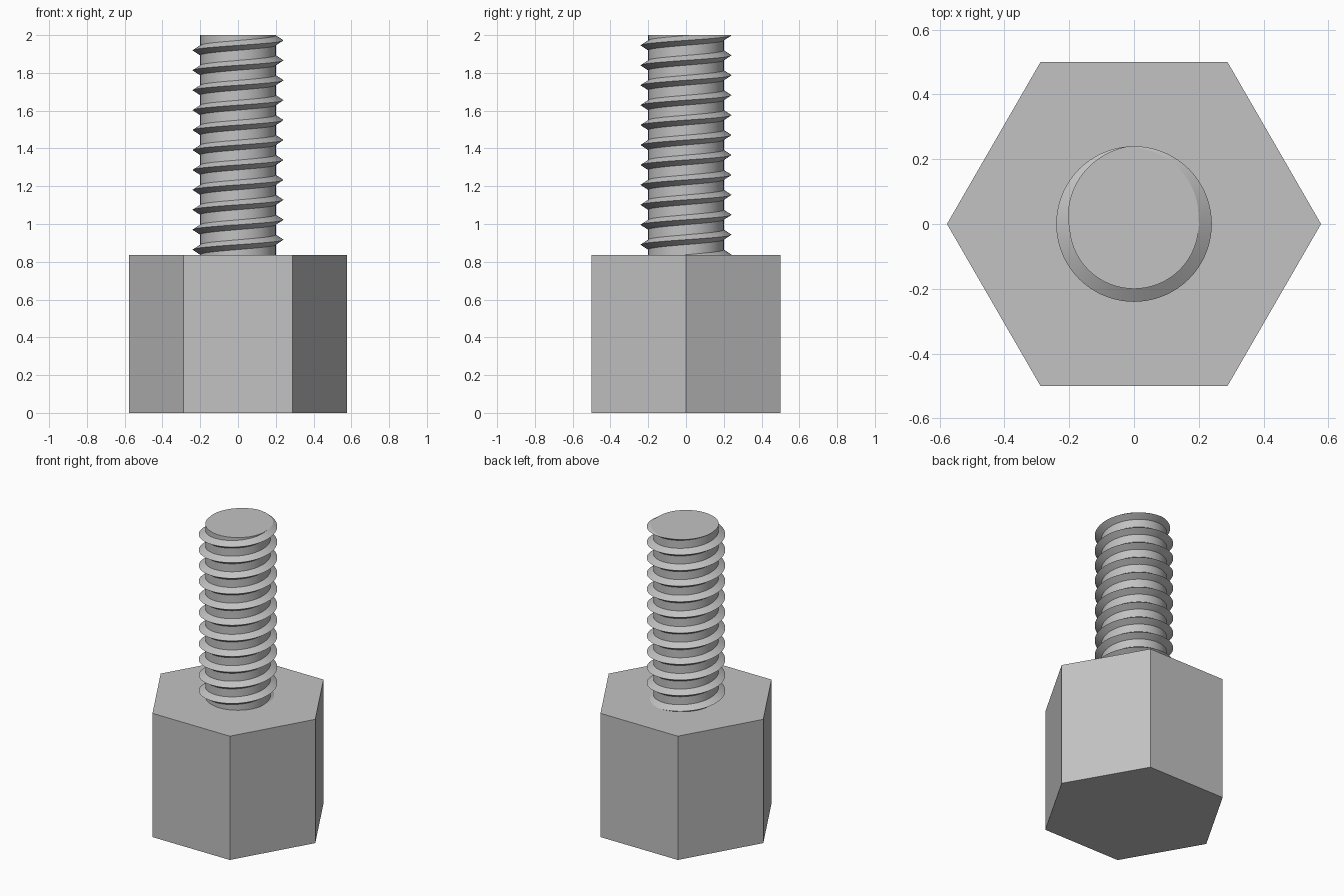
import bpy, bmesh, math
from mathutils import Vector

cube = bpy.data.objects.get("Cube")
if cube:
    bpy.data.objects.remove(cube, do_unlink=True)

HEX_RADIUS, HEX_TOP, TOP = 0.577, 0.835, 2.0
ROOT, CREST, PITCH, HALF = 0.2, 0.24, 0.1055, 0.026
CREST_Z = 0.917          # crest height on the +x side
STEPS, TURNS = 72, 14

# Single grey metal
metal = bpy.data.materials.new("grey_metal")
metal.use_nodes = True
grey = (0.54, 0.54, 0.54, 1)
metal.diffuse_color = grey
metal.node_tree.nodes["Principled BSDF"].inputs["Base Color"].default_value = grey


def add_object(name, bm):
    bmesh.ops.recalc_face_normals(bm, faces=bm.faces[:])
    mesh = bpy.data.meshes.new(name)
    bm.to_mesh(mesh)
    bm.free()
    mesh.materials.append(metal)
    obj = bpy.data.objects.new(name, mesh)
    bpy.context.collection.objects.link(obj)
    return obj


# Hexagonal body with corners on the x axis
bm = bmesh.new()
corners = [bm.verts.new((HEX_RADIUS * math.cos(i * math.pi / 3),
                         HEX_RADIUS * math.sin(i * math.pi / 3), 0)) for i in range(6)]
base = bm.faces.new(corners)
sides = bmesh.ops.extrude_face_region(bm, geom=[base], use_keep_orig=True)
bmesh.ops.translate(bm, vec=(0, 0, HEX_TOP),
                    verts=[g for g in sides["geom"] if isinstance(g, bmesh.types.BMVert)])
add_object("hex_body", bm)

# Threaded stud: one pitch of the tooth profile swept along a right-handed helix
bm = bmesh.new()
start = CREST_Z - 2 * PITCH
profile = [(ROOT, -PITCH / 2), (ROOT, -HALF), (CREST, 0), (ROOT, HALF), (ROOT, PITCH / 2)]
points = [bm.verts.new((r, 0, start + z)) for r, z in profile]
edges = [bm.edges.new(pair) for pair in zip(points, points[1:])]
bmesh.ops.spin(bm, geom=points + edges, cent=(0, 0, 0), axis=(0, 0, 1),
               dvec=Vector((0, 0, PITCH / STEPS)), angle=2 * math.pi * TURNS,
               steps=STEPS * TURNS, use_duplicate=False)
bmesh.ops.remove_doubles(bm, verts=bm.verts[:], dist=0.0002)

# Trim the helix flat at both ends and cap it
for height, direction in ((TOP, 1), (HEX_TOP - 0.02, -1)):
    cut = bmesh.ops.bisect_plane(bm, geom=bm.verts[:] + bm.edges[:] + bm.faces[:],
                                 plane_co=(0, 0, height), plane_no=(0, 0, direction),
                                 clear_outer=True)
    rim = [e for e in bm.edges if e.is_boundary
           and all(abs(v.co.z - height) < 0.0001 for v in e.verts)]
    bmesh.ops.contextual_create(bm, geom=rim)
stud = add_object("threaded_stud", bm)

# Smooth round surfaces, keeping tooth edges crisp
bpy.ops.object.select_all(action='DESELECT')
stud.select_set(True)
bpy.context.view_layer.objects.active = stud
bpy.ops.object.shade_smooth_by_angle(angle=math.radians(30))
